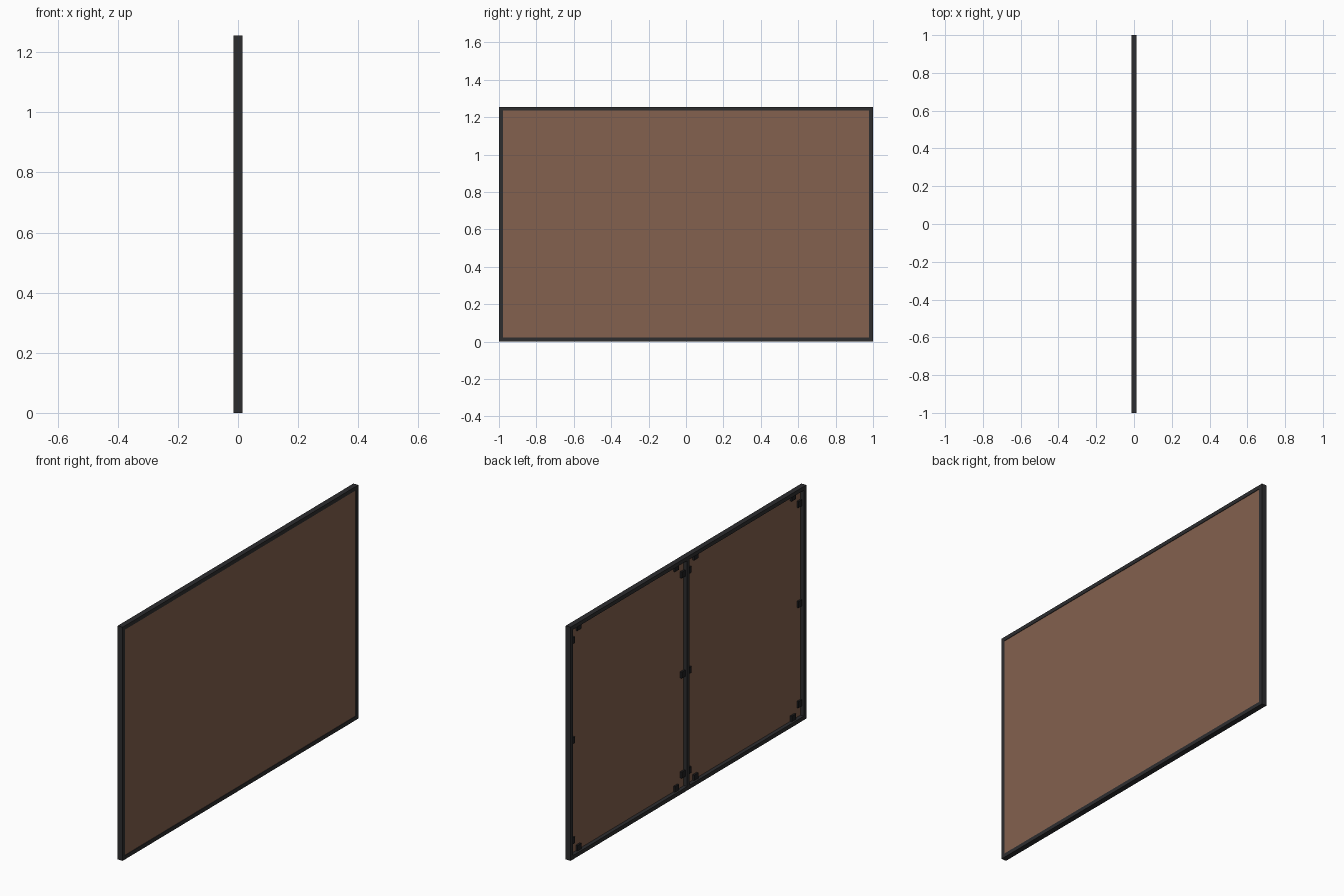
import bpy, bmesh
from mathutils import Matrix, Vector

if "Cube" in bpy.data.objects:
    bpy.data.objects.remove(bpy.data.objects["Cube"])

W, H, D = 2.0, 1.255, 0.029   # width (y), height (z), depth (x)
F = 0.021                     # frame bar width


def material(name, rgb):
    m = bpy.data.materials.new(name)
    m.diffuse_color = (*rgb, 1)
    m.use_nodes = True
    m.node_tree.nodes["Principled BSDF"].inputs["Base Color"].default_value = m.diffuse_color
    return m


DARK = material("charcoal metal", (0.026, 0.026, 0.028))
BLACK = material("black clip", (0.014, 0.014, 0.015))
BROWN = material("brown board", (0.230, 0.120, 0.077))


def box(name, lo, hi, mat):
    lo, hi = Vector(lo), Vector(hi)
    bm = bmesh.new()
    bmesh.ops.create_cube(bm, size=1, matrix=Matrix.Translation((lo + hi) / 2)
                          @ Matrix.Diagonal((*(hi - lo), 1)))
    me = bpy.data.meshes.new(name)
    bm.to_mesh(me)
    bm.free()
    me.materials.append(mat)
    ob = bpy.data.objects.new(name, me)
    bpy.context.collection.objects.link(ob)
    return ob


x0, x1 = -D / 2, D / 2
px0, px1 = 0.006, 0.0115      # board faces, slightly behind the frame lip

# Outer frame
for side, n in ((-1, "left"), (1, "right")):
    ya, yb = sorted((side * W / 2, side * (W / 2 - F)))
    box(f"frame_upright_{n}", (x0, ya, 0), (x1, yb, H), DARK)
for z, n in ((0, "bottom"), (H - F, "top")):
    box(f"frame_rail_{n}", (x0, -W / 2 + F, z), (x1, W / 2 - F, z + F), DARK)

# Board and the centre post behind it
box("board", (px0, -W / 2 + F, F), (px1, W / 2 - F, H - F), BROWN)
box("centre_post", (x0, -0.011, F), (px0, 0.011, H - F), DARK)

# Clips holding the board, on the back
TX = -0.004                   # clip back face
L, HW = 0.03, 0.017           # clip reach and half width
for s in (-1, 1):
    # along the outer uprights and the centre post
    for z in (0.09, H / 2, H - 0.09):
        for inner, direction in ((W / 2 - F, -1), (0.011, 1)):
            ya, yb = sorted((s * inner, s * (inner + direction * L)))
            box("upright_clip", (TX, ya, z - HW), (px0, yb, z + HW), BLACK)
    # along the top and bottom rails
    for y in (0.082, 0.91):
        for z in (F, H - F - L):
            box("rail_clip", (TX, s * y - HW, z), (px0, s * y + HW, z + L), BLACK)
